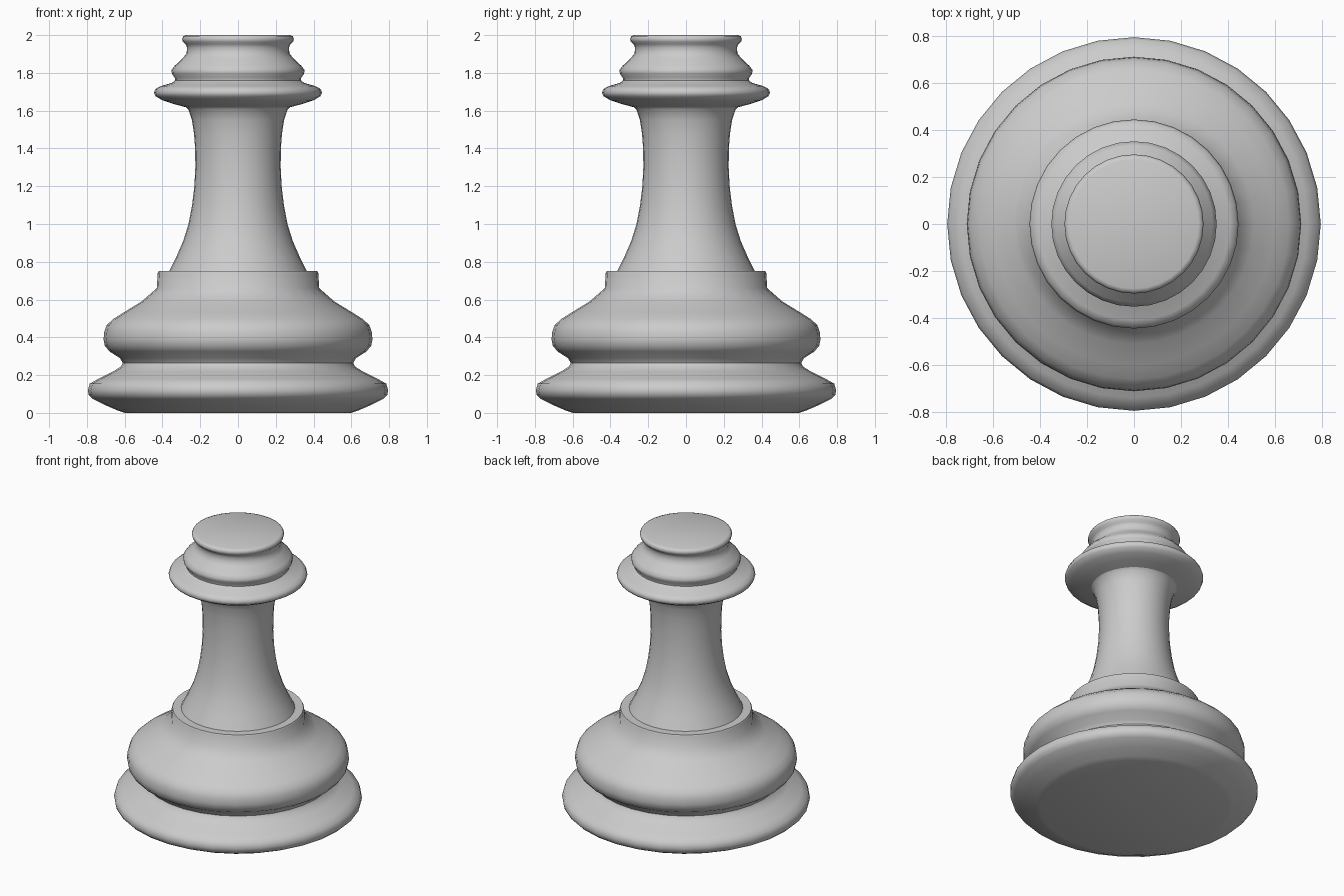
import bpy, math

SIDES = 32

mat = bpy.data.materials.new("light grey")
mat.diffuse_color = (0.6, 0.6, 0.6, 1)


def lathe(name, profile):
    """Revolve (radius, height) points, listed bottom to top, round the z axis."""
    verts, rings = [], []
    for r, z in profile:
        n = 1 if r == 0 else SIDES
        rings.append(range(len(verts), len(verts) + n))
        for i in range(n):
            a = 2 * math.pi * i / SIDES
            verts.append((r * math.cos(a), r * math.sin(a), z))
    faces = []
    for lo, hi in zip(rings, rings[1:]):
        for i in range(SIDES):
            j = (i + 1) % SIDES
            if len(lo) == 1:
                faces.append((lo[0], hi[j], hi[i]))
            elif len(hi) == 1:
                faces.append((lo[i], lo[j], hi[0]))
            else:
                faces.append((lo[i], lo[j], hi[j], hi[i]))
    me = bpy.data.meshes.new(name)
    me.from_pydata(verts, [], faces)
    me.materials.append(mat)
    ob = bpy.data.objects.new(name, me)
    bpy.context.collection.objects.link(ob)
    bpy.ops.object.select_all(action='DESELECT')
    ob.select_set(True)
    bpy.context.view_layer.objects.active = ob
    bpy.ops.object.shade_smooth_by_angle(angle=math.radians(50))
    return ob


# Foot ring, rounded bulge and stepped collar
lathe("base", [
    (0, 0), (0.60, 0), (0.635, 0.012), (0.70, 0.04), (0.77, 0.075), (0.79, 0.095),
    (0.795, 0.12), (0.785, 0.155), (0.74, 0.18), (0.66, 0.22), (0.62, 0.245),
    (0.61, 0.265), (0.625, 0.29), (0.68, 0.325), (0.705, 0.355), (0.712, 0.39),
    (0.708, 0.43), (0.695, 0.465), (0.66, 0.497), (0.60, 0.535), (0.51, 0.59),
    (0.43, 0.66), (0.425, 0.74), (0.42, 0.75), (0.365, 0.75)])

# Tapering waist
lathe("stem", [
    (0.365, 0.75), (0.325, 0.83), (0.29, 0.91), (0.262, 1.0), (0.243, 1.1),
    (0.231, 1.2), (0.226, 1.3), (0.227, 1.4), (0.233, 1.48), (0.244, 1.55),
    (0.262, 1.605), (0.275, 1.618)])

# Wide disc, small ring and flat-topped cap
lathe("head", [
    (0.275, 1.618), (0.34, 1.635), (0.40, 1.655), (0.437, 1.677), (0.445, 1.695),
    (0.437, 1.715), (0.41, 1.73), (0.35, 1.747), (0.333, 1.76), (0.335, 1.775),
    (0.35, 1.795), (0.352, 1.815), (0.335, 1.838), (0.29, 1.88), (0.272, 1.905),
    (0.27, 1.935), (0.277, 1.952), (0.292, 1.965), (0.296, 1.98), (0.29, 1.994),
    (0.275, 2.0), (0, 2.0)])
